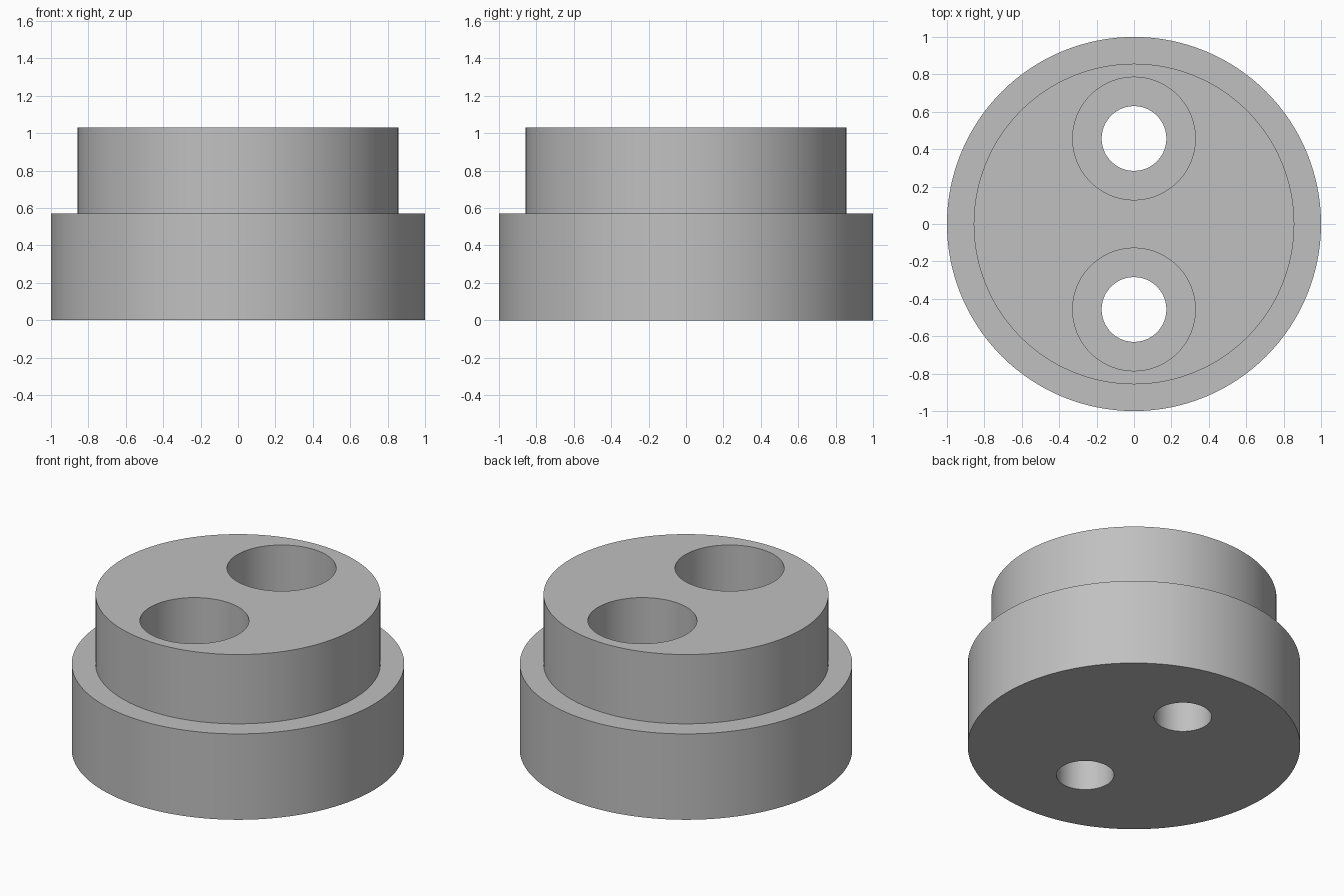
import bpy
import bmesh
from math import cos, sin, tau, radians

cube = bpy.data.objects.get("Cube")
if cube:
    bpy.data.objects.remove(cube, do_unlink=True)

# Main sizes
BASE_R, BASE_H = 1.0, 0.57
BOSS_R, TOP_H = 0.857, 1.03
HOLE_R, BORE_R, HOLE_Y = 0.173, 0.328, 0.457
BORE_FLOOR = 0.57

grey = bpy.data.materials.new("plain grey")
grey.use_nodes = True
colour = (0.53, 0.53, 0.53, 1)
grey.diffuse_color = colour
grey.node_tree.nodes["Principled BSDF"].inputs["Base Color"].default_value = colour


def turned_solid(name, profile, y=0, sides=128):
    """Closed solid of revolution from (radius, height) points, bottom to top."""
    bm = bmesh.new()
    rings = [[bm.verts.new((r * cos(tau * i / sides), y + r * sin(tau * i / sides), z))
              for i in range(sides)] for r, z in profile]
    for low, high in zip(rings, rings[1:]):
        for i in range(sides):
            j = (i + 1) % sides
            bm.faces.new((low[i], low[j], high[j], high[i]))
    bm.faces.new(rings[0][::-1])
    bm.faces.new(rings[-1])
    mesh = bpy.data.meshes.new(name)
    bm.to_mesh(mesh)
    bm.free()
    mesh.materials.append(grey)
    obj = bpy.data.objects.new(name, mesh)
    bpy.context.collection.objects.link(obj)
    return obj


# Stepped round body
body = turned_solid("stepped_body", [(BASE_R, 0), (BASE_R, BASE_H),
                                     (BOSS_R, BASE_H), (BOSS_R, TOP_H)])
bpy.ops.object.select_all(action='DESELECT')
bpy.context.view_layer.objects.active = body
body.select_set(True)

# Two counterbored through holes
for side in (-1, 1):
    cutter = turned_solid("hole_cutter", [(HOLE_R, -0.1), (HOLE_R, BORE_FLOOR),
                                          (BORE_R, BORE_FLOOR), (BORE_R, TOP_H + 0.1)],
                          y=side * HOLE_Y, sides=96)
    cutter.hide_render = True
    cut = body.modifiers.new("hole", 'BOOLEAN')
    cut.operation = 'DIFFERENCE'
    cut.solver = 'EXACT'
    cut.object = cutter
    bpy.ops.object.modifier_apply(modifier=cut.name)
    bpy.data.objects.remove(cutter, do_unlink=True)

bpy.ops.object.shade_smooth_by_angle(angle=radians(30))
